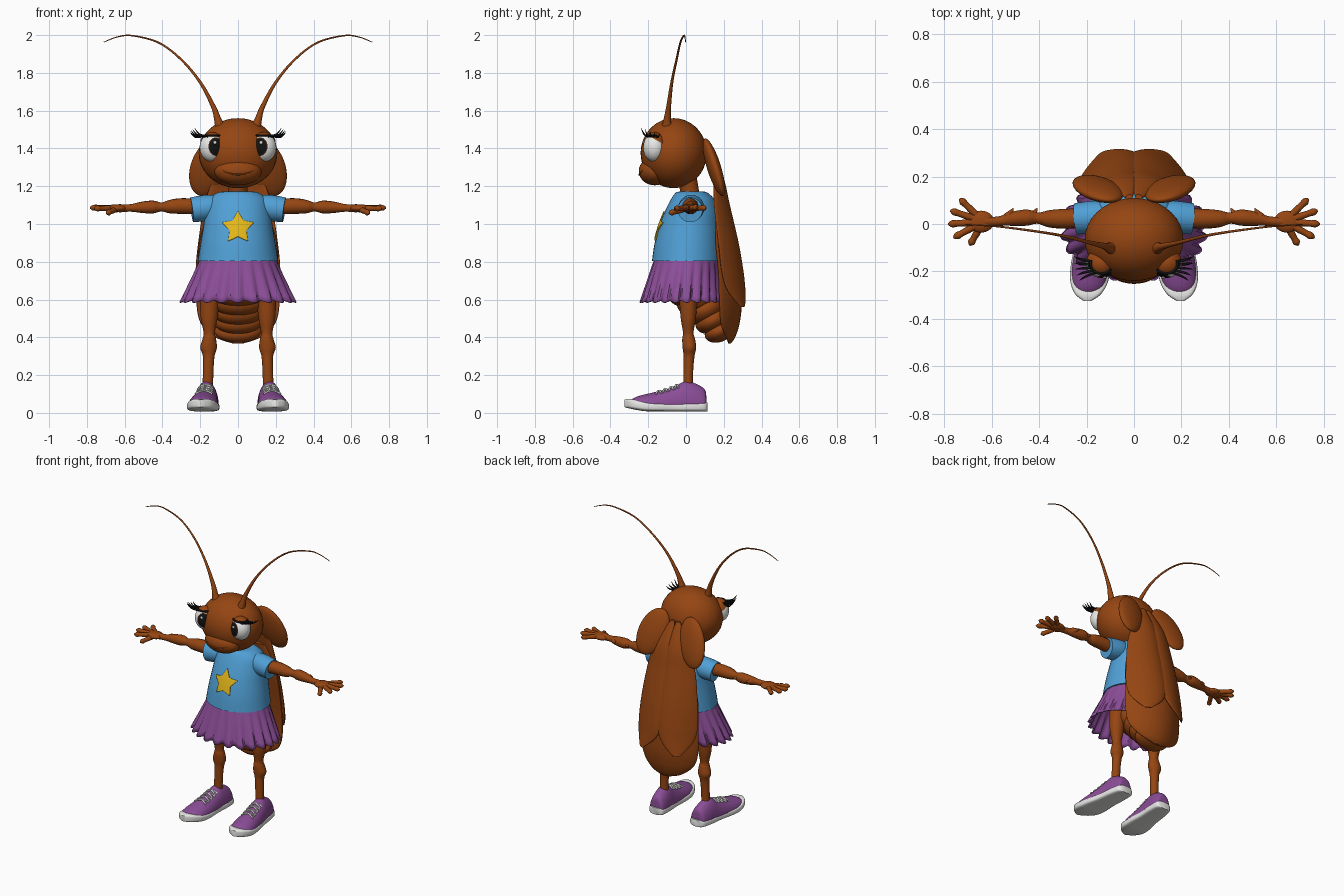
import bpy, bmesh
from math import sin, cos, pi, radians, sqrt
from mathutils import Vector, Euler

cube = bpy.data.objects.get("Cube")
if cube:
    bpy.data.objects.remove(cube, do_unlink=True)


def material(name, r, g, b):
    m = bpy.data.materials.new(name)
    m.use_nodes = True
    m.diffuse_color = (r, g, b, 1)
    bsdf = next(n for n in m.node_tree.nodes if n.type == 'BSDF_PRINCIPLED')
    bsdf.inputs["Base Color"].default_value = (r, g, b, 1)
    bsdf.inputs["Roughness"].default_value = 0.7
    return m


BROWN = material("shell brown", 0.30, 0.06, 0.006)
BLUE = material("shirt blue", 0.08, 0.35, 0.67)
PURPLE = material("skirt purple", 0.26, 0.075, 0.31)
YELLOW = material("star yellow", 0.78, 0.48, 0.01)
WHITE = material("white", 0.80, 0.80, 0.78)
BLACK = material("black", 0.006, 0.006, 0.006)
IRIS = material("iris brown", 0.05, 0.015, 0.008)


def surface(name, f, nu, nv, mats, cap=True, mirror=False, thick=0, pick=None, sharp=50):
    """Grid f(u, v), closed around u; optional end caps, x mirror and thickness."""
    bm = bmesh.new()
    rows = [[bm.verts.new(f(i / nu, j / nv)) for i in range(nu)] for j in range(nv + 1)]
    for j in range(nv):
        for i in range(nu):
            k = (i + 1) % nu
            face = bm.faces.new((rows[j][i], rows[j][k], rows[j + 1][k], rows[j + 1][i]))
            face.material_index = pick(j / nv) if pick else 0
    if cap:
        bm.faces.new(rows[0])
        bm.faces.new(rows[-1])
    bmesh.ops.remove_doubles(bm, verts=bm.verts, dist=0.00005)
    bmesh.ops.recalc_face_normals(bm, faces=bm.faces)
    me = bpy.data.meshes.new(name)
    bm.to_mesh(me)
    bm.free()
    for m in mats if isinstance(mats, list) else [mats]:
        me.materials.append(m)
    me.shade_smooth()
    me.set_sharp_from_angle(angle=radians(sharp))
    ob = bpy.data.objects.new(name, me)
    bpy.context.collection.objects.link(ob)
    if thick:
        mod = ob.modifiers.new("thickness", 'SOLIDIFY')
        mod.thickness, mod.offset = thick, 0
    if mirror:
        ob.modifiers.new("mirror", 'MIRROR')
    return ob


def spline(pts, t):
    """Catmull-Rom point at t in 0..1 through tuples of any length."""
    s = min(max(t, 0), 1) * (len(pts) - 1)
    i = min(int(s), len(pts) - 2)
    s -= i
    p = [pts[min(max(i + k, 0), len(pts) - 1)] for k in (-1, 0, 1, 2)]
    return [b + 0.5 * s * (c - a + s * (2 * a - 5 * b + 4 * c - d + s * (3 * (b - c) + d - a)))
            for a, b, c, d in zip(*p)]


def loft(name, rings, mat, bend=0, **kw):
    """Upright loft through rings (z, cx, cy, rx, ry); bend curls the sides forward."""
    def f(u, v):
        z, cx, cy, rx, ry = spline(rings, v)
        x = cx + rx * cos(2 * pi * u)
        return x, cy + ry * sin(2 * pi * u) - bend * x * x, z
    return surface(name, f, 40, 6 * len(rings), mat, **kw)


def tube(name, pts, mat, nu=14, **kw):
    """Round tube through points (x, y, z, radius)."""
    def f(u, v):
        p = spline(pts, v)
        c = Vector(p[:3])
        t = Vector(spline(pts, v + 0.01)[:3]) - Vector(spline(pts, v - 0.01)[:3])
        side = t.cross(Vector((0.31, 0.9, 0.3))).normalized()
        up = side.cross(t).normalized()
        return c + max(p[3], 0.0003) * (side * cos(2 * pi * u) + up * sin(2 * pi * u))
    return surface(name, f, nu, 6 * len(pts), mat, **kw)


def ellipsoid(name, c, r, mat, rot=(0, 0, 0), pole=(0, 0, 1), arc=180, **kw):
    q = Vector((0, 0, 1)).rotation_difference(Vector(pole))
    e = Euler([radians(a) for a in rot])

    def f(u, v):
        a = radians(arc) * v
        d = q @ Vector((sin(a) * cos(2 * pi * u), sin(a) * sin(2 * pi * u), cos(a)))
        d = Vector([d[i] * r[i] for i in range(3)])
        d.rotate(e)
        return d + Vector(c)
    return surface(name, f, 36, 36, mat, cap=False, **kw)


# Head, muzzle, smile and neck
ellipsoid("head", (0, -0.065, 1.375), (0.208, 0.175, 0.185), BROWN)
MUZZLE, MR = (0, -0.165, 1.28), (0.125, 0.085, 0.075)
ellipsoid("muzzle", MUZZLE, MR, BROWN)
smile = []
for i in range(9):
    x = 0.08 * (i / 4 - 1)
    z = 1.262 + 3 * x * x
    y = MUZZLE[1] - MR[1] * sqrt(1 - (x / MR[0]) ** 2 - ((z - MUZZLE[2]) / MR[2]) ** 2)
    smile.append((x, y, z, 0.005 - 0.04 * abs(x)))
tube("smile", smile, BROWN, nu=8)
loft("neck", [(1.10, 0, 0.03, 0.065, 0.06), (1.17, 0, 0.02, 0.05, 0.05),
              (1.26, 0, 0, 0.055, 0.055)], BROWN)

# Eyes with iris and pupil rings, lids, lashes
EYE, ER = Vector((0.137, -0.167, 1.405)), Vector((0.066, 0.06, 0.076))
ellipsoid("eyes", EYE, ER, [BLACK, IRIS, WHITE], pole=(-0.42, -1, 0.08), mirror=True,
          pick=lambda v: 0 if v < 0.17 else 1 if v < 0.22 else 2)
ellipsoid("eye_glints", (0.122, -0.226, 1.432), (0.009, 0.004, 0.009), WHITE, mirror=True)
ellipsoid("eyelids", EYE, ER * 1.07, BROWN, pole=(-0.1, 0.45, 1), arc=65, mirror=True)


def eye_point(phi, theta, scale):
    p, t = radians(phi), radians(theta)
    d = Vector((sin(t) * sin(p), -sin(t) * cos(p), cos(t)))
    return EYE + ER * d * scale


tube("eyeliner", [(*eye_point(a, 40, 1.08), 0.006) for a in range(-60, 111, 17)],
     BLACK, nu=8, mirror=True)
for i in range(5):
    phi = 30 + 18 * i
    root, out = eye_point(phi, 42, 1.05), Vector((0.07, -0.035 + 0.014 * i, 0.0))
    tip = root + out + Vector((0, 0, 0.045 - 0.007 * i))
    mid = (root + tip) / 2 - Vector((-0.008, 0, 0.012))
    tube(f"eyelashes_{i + 1}", [(*root, 0.006), (*mid, 0.005), (*tip, 0.0005)],
         BLACK, nu=8, mirror=True)

# Antennae
tube("antennae", [(0.09, -0.10, 1.50, 0.034), (0.105, -0.10, 1.545, 0.021),
                  (0.13, -0.092, 1.62, 0.013), (0.20, -0.075, 1.75, 0.008),
                  (0.30, -0.05, 1.87, 0.006), (0.42, -0.03, 1.96, 0.005),
                  (0.56, -0.012, 1.997, 0.004), (0.64, -0.006, 1.99, 0.003),
                  (0.71, -0.002, 1.963, 0.002)], BROWN, mirror=True)

# Shirt, sleeves and star
SHIRT = [(0.805, 0, 0.005, 0.213, 0.185), (0.90, 0, 0.01, 0.198, 0.176),
         (0.99, 0, 0.02, 0.183, 0.162), (1.07, 0, 0.032, 0.172, 0.142),
         (1.13, 0, 0.035, 0.155, 0.115), (1.165, 0, 0.03, 0.11, 0.085),
         (1.172, 0, 0.03, 0.07, 0.06)]
loft("shirt", SHIRT, BLUE)
tube("sleeves", [(0.10, 0.03, 1.095, 0.06), (0.17, 0.028, 1.085, 0.069),
                 (0.245, 0.022, 1.075, 0.066)], BLUE, nu=28, mirror=True)


def shirt_front(x, z):
    ring = min((spline(SHIRT, i / 400) for i in range(401)), key=lambda r: abs(r[0] - z))
    return ring[2] - ring[4] * sqrt(1 - (x / ring[3]) ** 2)


def star(u, v):
    s = u * 10
    i = int(s)
    a, b = [Vector((sin(k * pi / 5), cos(k * pi / 5))) * (0.047 if k % 2 else 0.088)
            for k in (i, i + 1)]
    p = a.lerp(b, s - i) * v
    z = 0.98 + p.y
    return p.x, shirt_front(p.x, z) - 0.004, z


surface("star", star, 60, 8, YELLOW, cap=False, thick=0.006)

# Pleated skirt
PLEAT = (0, 0.45, 0.85, 1, 0.85, 0.1)


def skirt(u, v):
    fold = PLEAT[round(u * 132) % 6] * v
    a = 2 * pi * u
    x = (0.19 + 0.095 * v + 0.026 * fold) * cos(a)
    y = 0.005 - 0.03 * v + (0.165 + 0.03 * v + 0.024 * fold) * sin(a)
    return x, y, 0.83 - 0.235 * v - 0.012 * fold


surface("skirt", skirt, 132, 8, PURPLE, cap=False, thick=0.006, sharp=35)

# Arms, elbow spikes and hands
tube("arms", [(0.18, 0.025, 1.09, 0.04), (0.29, 0.022, 1.095, 0.042), (0.36, 0.022, 1.092, 0.036),
              (0.405, 0.025, 1.09, 0.024), (0.45, 0.027, 1.09, 0.034), (0.51, 0.022, 1.088, 0.03),
              (0.57, 0.012, 1.085, 0.02), (0.63, 0.01, 1.083, 0.022)], BROWN, mirror=True)
for x in (0.42, 0.52):
    tube("arm_spikes", [(x + 0.01, 0.03, 1.09, 0.024), (x - 0.002, 0.05, 1.09, 0.012),
                        (x - 0.012, 0.068, 1.09, 0.001)], BROWN, nu=8, mirror=True)
ellipsoid("palms", (0.645, 0.01, 1.083), (0.055, 0.046, 0.021), BROWN, mirror=True)
FINGERS = {"little": (0.73, 0.102, 1.085), "ring": (0.768, 0.055, 1.088),
           "middle": (0.777, 0.0, 1.086), "index": (0.755, -0.055, 1.082),
           "thumb": (0.69, -0.085, 1.058)}
for name, tip in FINGERS.items():
    root = Vector((0.635, 0.01, 1.083))
    tip = Vector(tip)
    pts = [(*root.lerp(tip, t), r) for t, r in
           ((0.2, 0.014), (0.5, 0.015), (0.75, 0.0135), (0.93, 0.015), (1.05, 0.004))]
    tube(name + "_fingers", pts, BROWN, mirror=True)

# Legs with knee and shin spurs
loft("legs", [(0.72, 0.13, 0.01, 0.06, 0.06), (0.60, 0.148, 0.012, 0.052, 0.048),
              (0.50, 0.153, 0.012, 0.044, 0.04), (0.425, 0.152, 0.012, 0.03, 0.028),
              (0.39, 0.152, 0.014, 0.036, 0.034), (0.345, 0.156, 0.018, 0.044, 0.036),
              (0.30, 0.155, 0.016, 0.031, 0.029), (0.22, 0.158, 0.012, 0.028, 0.026),
              (0.12, 0.16, 0.012, 0.028, 0.026)], BROWN, mirror=True)

# Shoes: upper rings (y, half width, height above sole), then sole and laces
UPPER = [(0.108, 0.03, 0.04), (0.10, 0.05, 0.085), (0.055, 0.06, 0.115), (0.0, 0.063, 0.13),
         (-0.05, 0.067, 0.108), (-0.12, 0.074, 0.083), (-0.20, 0.078, 0.064),
         (-0.27, 0.066, 0.044), (-0.315, 0.02, 0.012)]
SOLE = [(0.115, 0.03, 0.024), (0.10, 0.055, 0.024), (0.03, 0.066, 0.023), (-0.06, 0.07, 0.022),
        (-0.16, 0.083, 0.023), (-0.24, 0.08, 0.026), (-0.295, 0.055, 0.026), (-0.325, 0.015, 0.02)]


def foot(x, y, z):
    return 0.167 + x - 0.09 * y, y, z


def upper(u, v):
    y, w, h = spline(UPPER, v)
    c, s = cos(2 * pi * u), sin(2 * pi * u)
    return foot(w * c, y, 0.038 + (h * s if s > 0 else 0.01 * s))


def sole(u, v):
    y, w, h = spline(SOLE, v)
    c, s = cos(2 * pi * u), sin(2 * pi * u)
    lift = 0.008 + 0.25 * max(0, -0.2 - y) ** 1.5 * 2
    return foot(w * abs(c) ** 0.5 * (1 if c > 0 else -1), y,
                lift + h + h * abs(s) ** 0.5 * (1 if s > 0 else -1))


surface("shoe_uppers", upper, 36, 40, PURPLE, mirror=True)
surface("shoe_soles", sole, 40, 40, WHITE, mirror=True)


def lace_point(v, degrees):
    y, w, h = spline(UPPER, v)
    a = radians(degrees)
    return (*foot(w * cos(a), y, 0.041 + h * sin(a)), 0.005)


for i in range(4):
    v = 0.5 + 0.055 * i
    for j, slope in enumerate((1, -1)):
        tube(f"laces_{i + 1}_{j + 1}", [lace_point(v + slope * (a - 90) * 0.0006, a)
             for a in range(54, 127, 12)], WHITE, nu=8, mirror=True)

# Segmented abdomen
for i in range(5):
    ellipsoid(f"abdomen_segment_{i + 1}", (0, 0.03 + 0.037 * i, 0.665 - 0.058 * i),
              (0.172 - 0.012 * i, 0.135 - 0.013 * i, 0.10 - 0.011 * i), BROWN, rot=(25, 0, 0))

# Back shell, folded wings and the two short upper lobes
loft("back_shell", [(1.15, 0, 0.19, 0.10, 0.03), (0.95, 0, 0.225, 0.195, 0.03),
                    (0.75, 0, 0.255, 0.215, 0.03), (0.58, 0, 0.265, 0.22, 0.03),
                    (0.47, 0, 0.255, 0.195, 0.028), (0.40, 0, 0.24, 0.12, 0.02),
                    (0.368, 0, 0.23, 0.03, 0.008)], BROWN, bend=1.8)
loft("folded_wings", [(1.40, 0.02, 0.115, 0.015, 0.01), (1.25, 0.055, 0.18, 0.07, 0.02),
                      (1.10, 0.078, 0.215, 0.10, 0.022), (0.90, 0.093, 0.262, 0.118, 0.022),
                      (0.75, 0.102, 0.29, 0.122, 0.02), (0.65, 0.115, 0.308, 0.095, 0.016),
                      (0.56, 0.135, 0.335, 0.02, 0.005)], BROWN, bend=2, mirror=True)
ellipsoid("upper_lobes", (0.152, 0.148, 1.30), (0.098, 0.036, 0.165), BROWN,
          rot=(17, -20, 0), mirror=True)
